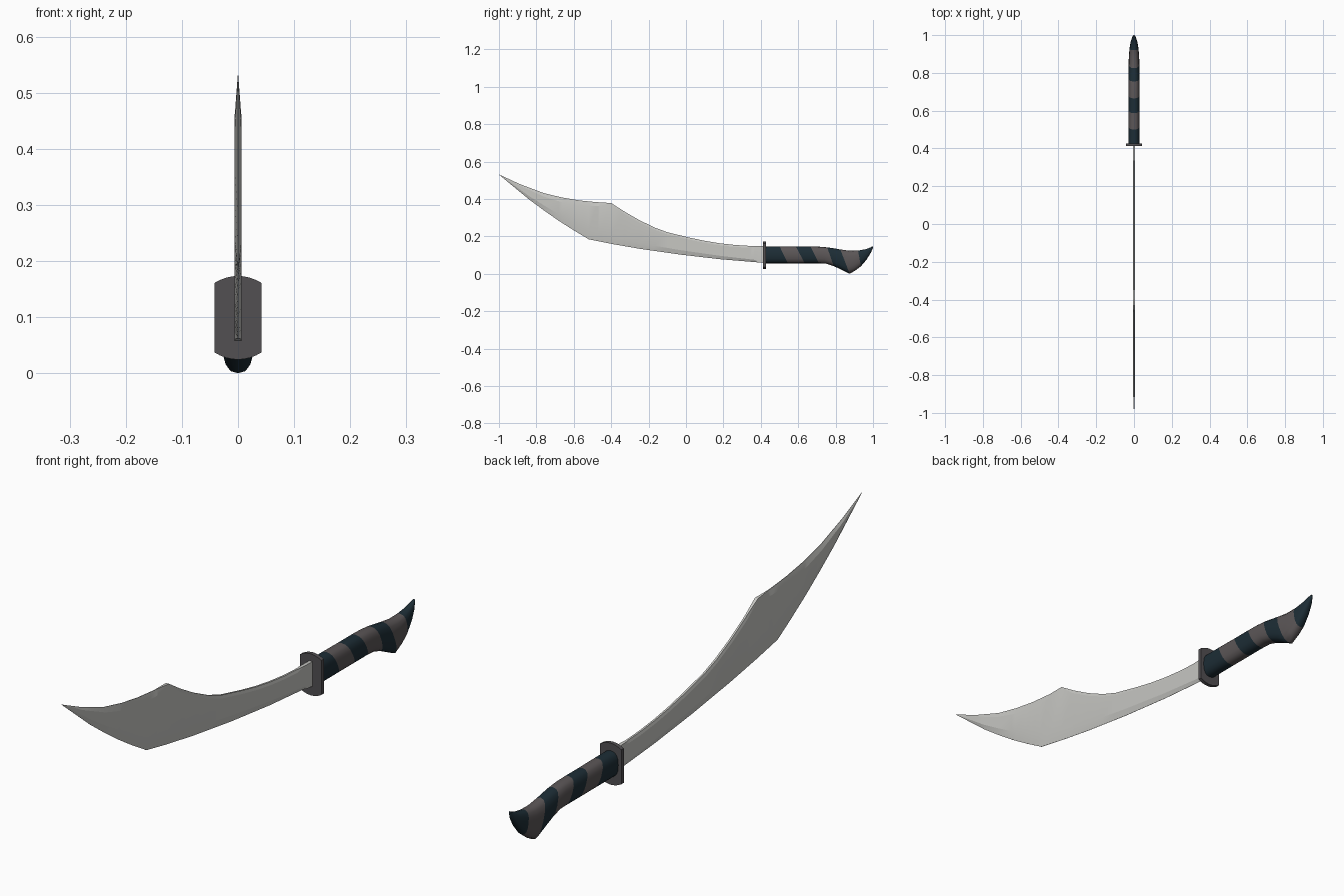
import bpy, bmesh, math

if "Cube" in bpy.data.objects:
    bpy.data.objects.remove(bpy.data.objects["Cube"])


def material(name, rgb):
    m = bpy.data.materials.new(name)
    m.diffuse_color = (*rgb, 1)
    m.use_nodes = True
    m.node_tree.nodes["Principled BSDF"].inputs["Base Color"].default_value = m.diffuse_color
    return m


steel = material("pale steel", (0.57, 0.57, 0.545))
guard_grey = material("guard grey", (0.085, 0.08, 0.086))
wrap_grey = material("wrap grey", (0.105, 0.093, 0.095))
wrap_navy = material("wrap navy", (0.012, 0.026, 0.036))


def finish(name, bm, mats, angle):
    bmesh.ops.remove_doubles(bm, verts=bm.verts, dist=0.00005)
    bmesh.ops.recalc_face_normals(bm, faces=bm.faces)
    me = bpy.data.meshes.new(name)
    bm.to_mesh(me)
    bm.free()
    for m in mats:
        me.materials.append(m)
    ob = bpy.data.objects.new(name, me)
    bpy.context.collection.objects.link(ob)
    bpy.ops.object.select_all(action='DESELECT')
    ob.select_set(True)
    bpy.context.view_layer.objects.active = ob
    bpy.ops.object.shade_smooth_by_angle(angle=math.radians(angle))
    return ob


def loft(rings, slots=None):
    """Skin closed rings of points, capping both ends."""
    bm = bmesh.new()
    vs = [[bm.verts.new(p) for p in r] for r in rings]
    n = len(rings[0])
    for k, (a, b) in enumerate(zip(vs, vs[1:])):
        for i in range(n):
            j = (i + 1) % n
            f = bm.faces.new((a[i], a[j], b[j], b[i]))
            f.material_index = slots[k] if slots else 0
    bm.faces.new(vs[0]).material_index = slots[0] if slots else 0
    bm.faces.new(vs[-1]).material_index = slots[-1] if slots else 0
    return bm


def interp(pts, y):
    for (y0, z0), (y1, z1) in zip(pts, pts[1:]):
        if y <= y1:
            return z0 + (z1 - z0) * (y - y0) / (y1 - y0)
    return pts[-1][1]


# Blade: spine and edge profiles, ground from a flat middle to a sharp edge
spine = [(-1, .531), (-.89, .48), (-.76, .431), (-.66, .407), (-.57, .392), (-.48, .383),
         (-.40, .378), (-.33, .333), (-.25, .287), (-.17, .248), (-.10, .222), (.02, .193),
         (.10, .176), (.18, .163), (.26, .154), (.34, .149), (.42, .147)]
edge = [(-1, .53), (-.84, .398), (-.76, .339), (-.68, .283), (-.60, .232), (-.52, .184),
        (-.40, .160), (-.25, .134), (-.035, .103), (.18, .078), (.42, .058)]
edge_bevel = [(-1, .001), (-.68, .035), (-.52, .05), (-.25, .03), (.18, .018), (.37, .012), (.385, .001)]
spine_bevel = [(-1, .001), (-.6, .03), (-.46, .02), (-.40, .004), (-.34, .012), (.33, .01), (.36, .002)]
spine_half = [(-1, .0003), (-.47, .001), (-.40, .0062), (-.34, .0035), (.33, .0035), (.36, .0062)]
edge_half = [(-1, .0003), (.37, .0004), (.385, .006)]
body_half = [(-1, .0005), (-.86, .0062), (.42, .0065)]

stations = sorted({y for line in (spine, edge, edge_bevel, spine_bevel, spine_half, body_half)
                   for y, _ in line})
rings = []
for y in stations:
    top, low = interp(spine, y), interp(edge, y)
    h = max(top - low, .0005)
    zt = top - min(interp(spine_bevel, y), h * .35)
    zl = low + min(interp(edge_bevel, y), h * .45)
    half = [(interp(edge_half, y), low), (interp(body_half, y), zl),
            (interp(body_half, y), zt), (interp(spine_half, y), top)]
    rings.append([(x, y, z) for x, z in half] + [(-x, y, z) for x, z in reversed(half)])
finish("blade", loft(rings), [steel], 12)

# Guard: upright plate with straight sides and arched ends
arch = [(.042 * math.cos(a), .161 + .0125 * math.sin(a) ** 1.0)
        for a in (math.pi * i / 8 for i in range(9))]
arch = [(.042 - .084 * i / 8, .161 + .0125 * (1 - (1 - i / 4) ** 2)) for i in range(9)]
outline = arch + [(-x, .198 - z) for x, z in arch]
finish("guard", loft([[(x, y, z) for x, z in outline] for y in (.413, .427)]), [guard_grey], 30)

# Grip: slanted oval rings (top y, top z, bottom y, bottom z, half width, band colour)
grip = [(.42, .147, .42, .056, .030, 1),
        (.50, .147, .545, .056, .030, 0),
        (.587, .146, .635, .056, .030, 1),
        (.665, .146, .71, .056, .030, 0),
        (.71, .145, .75, .054, .030, 0),
        (.755, .141, .79, .041, .030, 1),
        (.79, .136, .832, .021, .0295, 1),
        (.825, .130, .875, 0, .029, 0),
        (.875, .123, .905, .017, .027, 0),
        (.92, .124, .935, .040, .024, 1),
        (.96, .131, .965, .075, .018, 1),
        (.985, .140, .987, .110, .011, 1),
        (.998, .147, 1.0, .138, .004, 1)]
SIDES = 16


def power(v, e):
    return math.copysign(abs(v) ** e, v)


rings = []
for yt, zt, yb, zb, w, _ in grip:
    ring = []
    for i in range(SIDES):
        a = 2 * math.pi * i / SIDES
        t = (power(math.sin(a), .8) + 1) / 2
        ring.append((w * power(math.cos(a), .8), yb + (yt - yb) * t, zb + (zt - zb) * t))
    rings.append(ring)
finish("grip", loft(rings, [g[5] for g in grip[:-1]]), [wrap_grey, wrap_navy], 40)
